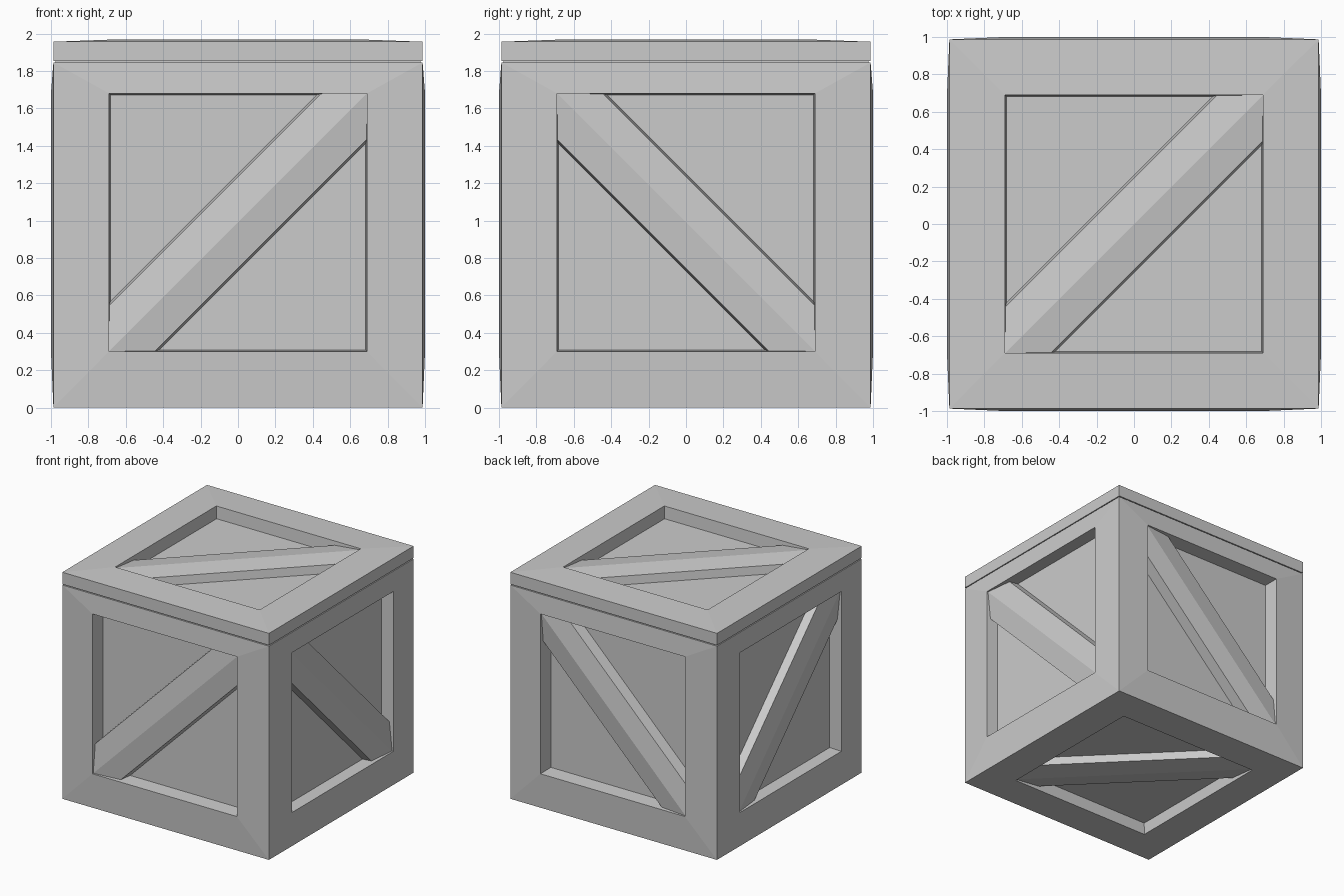
import bpy, bmesh
from mathutils import Vector

if "Cube" in bpy.data.objects:
    bpy.data.objects.remove(bpy.data.objects["Cube"])

HALF = 0.987                  # outer corner of the frames
LIP = 0.69                    # half size of each recessed opening
MID = 0.99                    # height of the panel centres
BODY_TOP, LID_LOW, LID_TOP = 1.845, 1.853, 1.956
CORNERS = [(-1, -1), (1, -1), (1, 1), (-1, 1)]


def finish(bm, name):
    bmesh.ops.remove_doubles(bm, verts=bm.verts, dist=0.0005)
    bmesh.ops.recalc_face_normals(bm, faces=bm.faces)
    mesh = bpy.data.meshes.new(name)
    bm.to_mesh(mesh)
    bm.free()
    obj = bpy.data.objects.new(name, mesh)
    bpy.context.collection.objects.link(obj)
    return obj


def bridge(bm, a, b):
    for i in range(4):
        j = (i + 1) % 4
        bm.faces.new([a[i], a[j], b[j], b[i]])


# Frame around a recessed panel: outer edge, raised lip, tapered wall, floor
def panel(bm, place, outer, lip_w, depth):
    loops = [outer,
             [place(x * LIP, y * LIP, lip_w) for x, y in CORNERS],
             [place(x * (LIP - .008), y * (LIP - .008), lip_w - depth) for x, y in CORNERS]]
    rings = [[bm.verts.new(p) for p in loop] for loop in loops]
    bridge(bm, rings[0], rings[1])
    bridge(bm, rings[1], rings[2])
    bm.faces.new(rings[2])


# Diagonal plank crossing the panel, slightly ridged along the middle
def brace(name, place, sign, lip_w, depth):
    def outline(gap, size):
        s = size
        return [(-s, -s), (-s + gap, -s), (s, s - gap), (s, s), (s - gap, s), (-s, -s + gap)]
    bm = bmesh.new()
    top = [bm.verts.new(place(u * sign, v, lip_w - (.01 if i % 3 == 0 else .035)))
           for i, (u, v) in enumerate(outline(.245, LIP - .001))]
    low = [bm.verts.new(place(u * sign, v, lip_w - depth - .005))
           for u, v in outline(.262, LIP - .001)]
    for i in range(6):
        j = (i + 1) % 6
        bm.faces.new([top[i], top[j], low[j], low[i]])
    for ring in (top, low):
        bm.faces.new(ring[:4])
        bm.faces.new([ring[0], ring[3], ring[4], ring[5]])
    finish(bm, name)


# Placement of each panel: (across, up, outward) to world
places = {
    "front": lambda u, v, w: Vector((u, -w, MID + v)),
    "back": lambda u, v, w: Vector((u, w, MID + v)),
    "right": lambda u, v, w: Vector((w, u, MID + v)),
    "left": lambda u, v, w: Vector((-w, u, MID + v)),
    "bottom": lambda u, v, w: Vector((u, v, -w)),
    "top": lambda u, v, w: Vector((u, v, w)),
}
depths = {"front": .13, "back": .13, "right": .105, "left": .105, "bottom": .1}
slant = {"front": 1, "back": 1, "right": -1, "left": -1, "bottom": -1}

# Crate body with five recessed panels
bm = bmesh.new()
for side, depth in depths.items():
    place = places[side]
    if side == "bottom":
        lip_w = 0
        outer = [place(x * HALF, y * HALF, 0) for x, y in CORNERS]
    else:
        lip_w = 1.0
        outer = [place(x * HALF, (BODY_TOP if y > 0 else 0) - MID, HALF) for x, y in CORNERS]
    panel(bm, place, outer, lip_w, depth)
    brace(side + "_brace", place, slant[side], lip_w, depth)
bm.faces.new([bm.verts.new((x * HALF, y * HALF, BODY_TOP)) for x, y in CORNERS])
finish(bm, "crate_body")

# Lid with its own recessed panel
bm = bmesh.new()
edge = [Vector((x * HALF, y * HALF, LID_TOP)) for x, y in CORNERS]
panel(bm, places["top"], edge, 1.967, .105)
upper = [bm.verts.new(p) for p in edge]
lower = [bm.verts.new((p.x, p.y, LID_LOW)) for p in edge]
bridge(bm, upper, lower)
bm.faces.new(lower)
finish(bm, "lid")
brace("lid_brace", places["top"], 1, 1.967, .105)

# Narrow seam strip between body and lid
bm = bmesh.new()
rings = [[bm.verts.new((x * .975, y * .975, z)) for x, y in CORNERS]
         for z in (BODY_TOP - .002, LID_LOW + .002)]
bridge(bm, *rings)
for r in rings:
    bm.faces.new(r)
finish(bm, "lid_seam")
